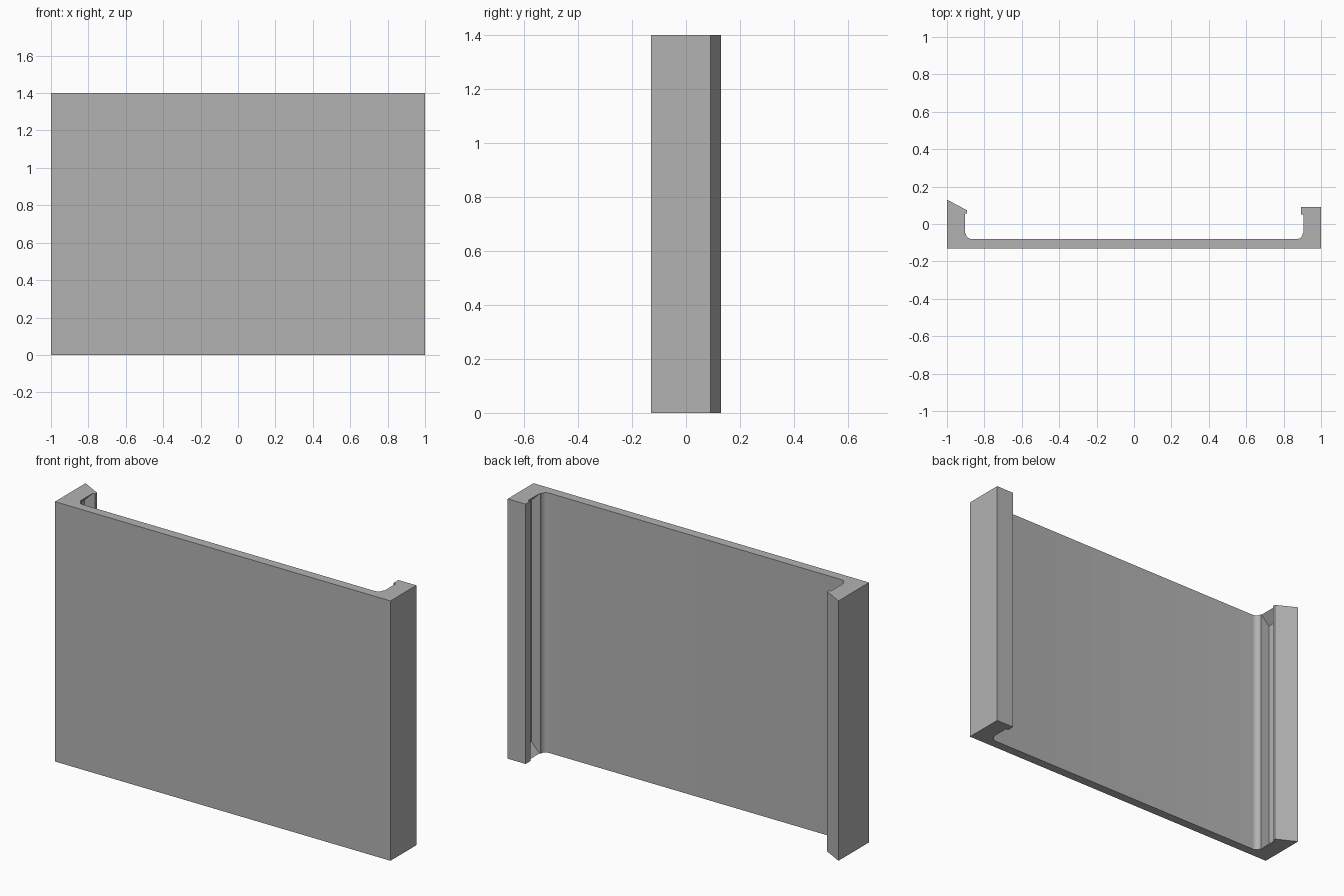
import bpy
import bmesh
import math

cube = bpy.data.objects.get("Cube")
if cube:
    bpy.data.objects.remove(cube)

HEIGHT = 1.4
FRONT, FLOOR = -0.13, -0.08      # front face and inner face of the plate
GROOVE = 0.05                    # depth of the groove in each side wall
RADIUS = 0.03                    # inner corner fillet


def fillet(x, y, steps=8):
    """Quarter circle from the plate up to the side wall."""
    return [(x + RADIUS * math.sin(a), y - RADIUS * math.cos(a))
            for a in (math.pi / 2 * i / steps for i in range(steps + 1))]


def side(wall, lip, lip_y, inner_y, outer_y, depth):
    """Half section from the plate fillet to the outer front corner."""
    low = FLOOR + RADIUS
    return fillet(wall - RADIUS - 0.005, low) + [
        (wall, low), (wall + depth, low),                  # groove floor side
        (wall + depth, lip_y), (wall, lip_y),              # groove lip side
        (lip, lip_y), (lip, inner_y), (1, outer_y), (1, FRONT)]


def section(depth):
    left = side(0.907, 0.893, 0.05, 0.09, 0.09, depth)
    right = side(0.904, 0.892, 0.056, 0.073, 0.13, depth)
    return left + [(-x, y) for x, y in reversed(right)]


# Loft the section; the groove fades out at a slope at both ends
bm = bmesh.new()
levels = [(0, 0), (GROOVE, GROOVE), (HEIGHT - GROOVE, GROOVE), (HEIGHT, 0)]
rings = [[bm.verts.new((x, y, z)) for x, y in section(d)] for z, d in levels]
for low, high in zip(rings, rings[1:]):
    for i in range(len(low)):
        j = (i + 1) % len(low)
        bm.faces.new((low[i], low[j], high[j], high[i]))
bm.faces.new(rings[0])
bm.faces.new(rings[-1])
bmesh.ops.remove_doubles(bm, verts=bm.verts, dist=0.0001)
bmesh.ops.recalc_face_normals(bm, faces=bm.faces)

mesh = bpy.data.meshes.new("channel_panel")
bm.to_mesh(mesh)
bm.free()
panel = bpy.data.objects.new("channel_panel", mesh)
bpy.context.collection.objects.link(panel)

# Plain grey finish
grey = bpy.data.materials.new("grey")
grey.use_nodes = True
colour = (0.45, 0.45, 0.45, 1)
grey.diffuse_color = colour
grey.node_tree.nodes["Principled BSDF"].inputs["Base Color"].default_value = colour
mesh.materials.append(grey)

bpy.context.view_layer.objects.active = panel
panel.select_set(True)
bpy.ops.object.shade_smooth_by_angle(angle=math.radians(30))
